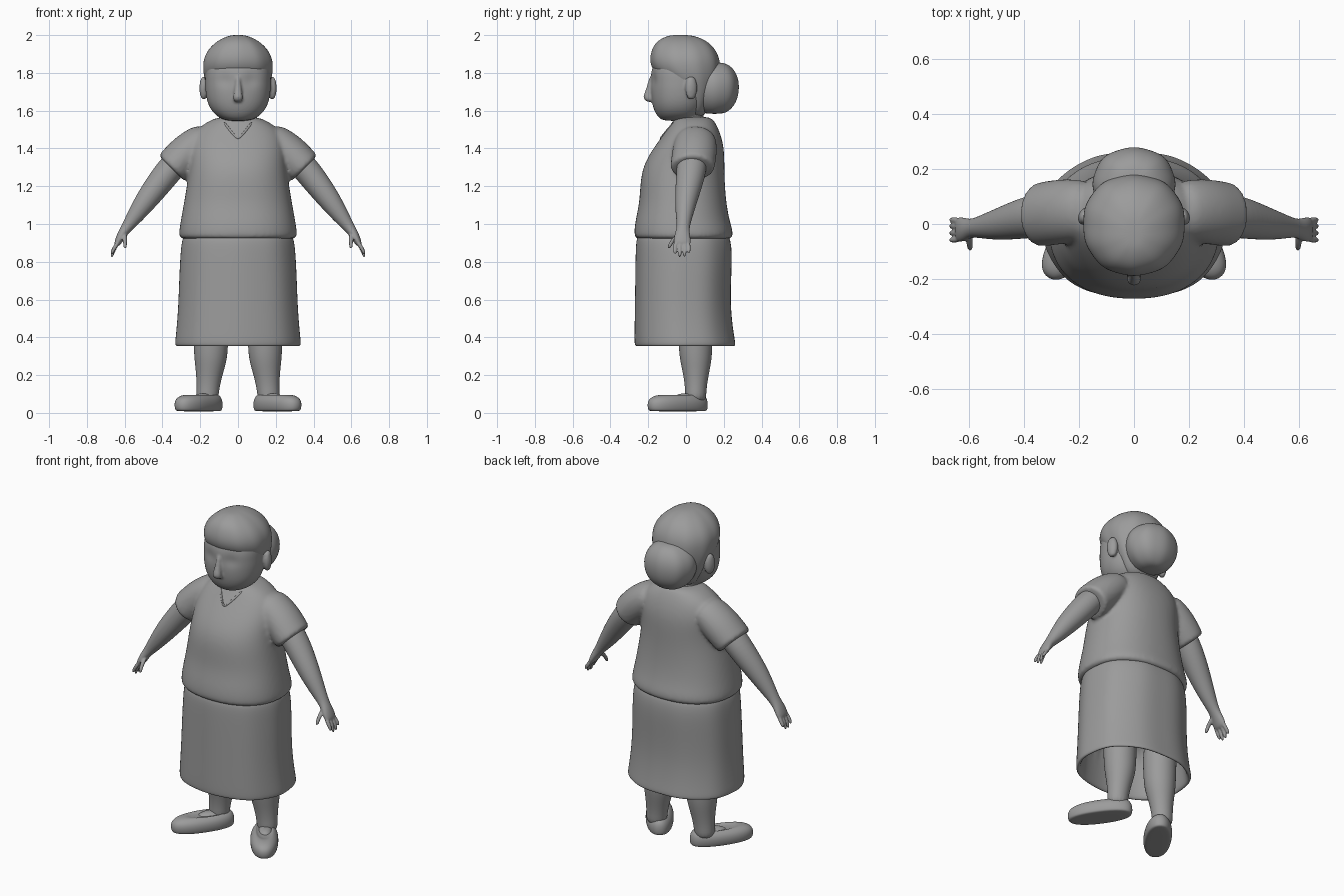
import bpy, bmesh
from math import cos, sin, pi, exp, radians
from mathutils import Vector, Matrix

if "Cube" in bpy.data.objects:
    bpy.data.objects.remove(bpy.data.objects["Cube"], do_unlink=True)

grey = bpy.data.materials.new("plain_grey")
grey.use_nodes = True
tone = (0.33, 0.33, 0.33, 1)
grey.diffuse_color = tone
grey.node_tree.nodes["Principled BSDF"].inputs["Base Color"].default_value = tone

SEGMENTS = 32


def loft(name, rings, levels=2):
    """Skin a list of closed rings, cap both ends and round it off."""
    bm = bmesh.new()
    loops = [[bm.verts.new(p) for p in ring] for ring in rings]
    for low, high in zip(loops, loops[1:]):
        for i in range(len(low)):
            j = (i + 1) % len(low)
            bm.faces.new((low[i], low[j], high[j], high[i]))
    bm.faces.new(loops[0])
    bm.faces.new(loops[-1])
    bmesh.ops.recalc_face_normals(bm, faces=bm.faces)
    for face in bm.faces:
        face.smooth = True
    mesh = bpy.data.meshes.new(name)
    bm.to_mesh(mesh)
    bm.free()
    mesh.materials.append(grey)
    obj = bpy.data.objects.new(name, mesh)
    bpy.context.collection.objects.link(obj)
    obj.modifiers.new("Round", 'SUBSURF').levels = levels
    obj.modifiers["Round"].render_levels = levels
    return obj


def stack(name, rows, power=2.2, wave=0, folds=9):
    """Horizontal sections: height, half width, front y, back y."""
    rings = []
    for z, half, front, back in rows:
        ring = []
        for i in range(SEGMENTS):
            a = 2 * pi * i / SEGMENTS
            c, s = cos(a), sin(a)
            r = (abs(c) ** power + abs(s) ** power) ** (-1 / power)
            r *= 1 + wave * cos(folds * (a + pi / 2))
            ring.append((half * r * c, (front + back) / 2 + (back - front) / 2 * r * s, z))
        rings.append(ring)
    return loft(name, rings)


def tube(name, rows, sides=16, levels=2):
    """Sections along a path: x, y, z, radius across, radius along y."""
    points = [Vector(r[:3]) for r in rows]
    depth = Vector((0, 1, 0))
    rings = []
    for i, (p, row) in enumerate(zip(points, rows)):
        along = points[min(i + 1, len(rows) - 1)] - points[max(i - 1, 0)]
        across = depth.cross(along).normalized()
        rings.append([p + across * row[3] * cos(2 * pi * k / sides)
                      + depth * row[4] * sin(2 * pi * k / sides) for k in range(sides)])
    return loft(name, rings, levels)


def blob(name, center, size, turn=0):
    """Squashed ball."""
    rings = []
    for i in range(1, 8):
        a = pi * i / 8
        rings.append([Vector(center) + Matrix.Rotation(turn, 3, 'Z') @ Vector((
            size[0] * sin(a) * cos(2 * pi * k / 16), size[1] * sin(a) * sin(2 * pi * k / 16),
            -size[2] * cos(a))) for k in range(16)])
    return loft(name, rings)


def fuse(name, parts, voxel, smoothing):
    """Merge overlapping parts into one soft skin."""
    bpy.ops.object.select_all(action='DESELECT')
    for p in parts:
        p.select_set(True)
    bpy.context.view_layer.objects.active = parts[0]
    bpy.ops.object.convert(target='MESH')
    bpy.ops.object.join()
    obj = bpy.context.object
    obj.name = obj.data.name = name
    remesh = obj.modifiers.new("Merge", 'REMESH')
    remesh.mode, remesh.voxel_size, remesh.use_smooth_shade = 'VOXEL', voxel, True
    soft = obj.modifiers.new("Soften", 'SMOOTH')
    soft.factor, soft.iterations = 0.5, smoothing
    bpy.ops.object.convert(target='MESH')
    return obj


def mirror(obj):
    obj.modifiers.new("Mirror", 'MIRROR')


# Skirt with an open, hollow hem
stack("skirt", [
    (.96, .27, -.24, .21), (.93, .295, -.262, .235), (.85, .305, -.266, .247),
    (.7, .312, -.268, .24), (.55, .317, -.27, .238), (.42, .328, -.272, .254),
    (.37, .334, -.272, .264), (.352, .33, -.268, .262), (.356, .31, -.25, .242),
    (.42, .3, -.24, .23), (.7, .28, -.23, .21)], power=2.3, wave=.008)

# Blouse: body and short sleeves in one skin
body = stack("blouse_body", [
    (.92, .29, -.25, .23), (.925, .312, -.272, .246), (.96, .313, -.275, .25),
    (1.02, .303, -.268, .23), (1.12, .285, -.245, .212), (1.24, .265, -.242, .204),
    (1.33, .255, -.218, .204), (1.42, .255, -.16, .2), (1.5, .225, -.1, .175),
    (1.545, .155, -.07, .15), (1.57, .1, -.05, .13)], power=2.3)
sleeves = [tube("sleeve", [
    (side * x, y, z, r, d) for x, y, z, r, d in (
        (.15, .05, 1.46, .08, .1), (.2, .05, 1.435, .095, .115), (.27, .045, 1.375, .106, .122),
        (.335, .035, 1.31, .102, .12), (.35, .035, 1.295, .1, .117), (.352, .035, 1.293, .08, .1))])
    for side in (1, -1)]
blouse = fuse("blouse", [body] + sleeves, .011, 5)

# Neckline trim lying on the blouse
bpy.context.view_layer.update()
trim = []
for x, z in ((-.075, 1.54), (-.05, 1.505), (-.025, 1.475), (0, 1.445),
             (.025, 1.475), (.05, 1.505), (.075, 1.54)):
    hit, spot, _, _ = blouse.ray_cast(Vector((x, -1, z)), Vector((0, 1, 0)))
    trim.append((x, spot.y if hit else -.08, z, .007, .006))
tube("neckline_trim", trim, sides=8, levels=1)

# Arm with palm, four fingers and thumb
arm = [tube("arm", [
    (.28, .035, 1.38, .07, .08), (.36, .03, 1.29, .075, .082), (.43, .015, 1.2, .069, .072),
    (.49, 0, 1.12, .06, .06), (.55, -.01, 1.035, .044, .044), (.59, -.015, .98, .03, .033),
    (.615, -.02, .945, .025, .042), (.635, -.02, .905, .02, .048), (.645, -.02, .885, .012, .042)])]
for y, tip in ((-.058, .84), (-.033, .822), (-.008, .825), (.015, .845)):
    arm.append(tube("finger", [
        (.628, y * .8 - .005, .915, .012, .012), (.65, y, .88, .012, .012),
        (.662, y, (tip + .88) / 2, .011, .011), (.67, y, tip, .008, .008)], sides=8))
arm.append(tube("thumb", [
    (.6, -.03, .955, .014, .016), (.6, -.06, .925, .014, .015),
    (.598, -.083, .895, .012, .013), (.597, -.092, .868, .008, .009)], sides=8))
mirror(fuse("arms", arm, .005, 3))

# Legs
mirror(tube("legs", [
    (.145, .05, .65, .1, .1), (.143, .05, .36, .094, .092), (.145, .052, .28, .088, .086),
    (.153, .053, .2, .07, .068), (.16, .052, .12, .06, .056), (.165, .05, .05, .06, .058)]))

# Shoes, toes turned outward, with a foot in the opening
shoe = stack("shoes", [
    (.008, .062, -.165, .165), (.012, .073, -.182, .18), (.045, .08, -.188, .183),
    (.075, .074, -.178, .178), (.093, .055, -.14, .165), (.097, .045, -.09, .152),
    (.085, .038, -.07, .14)], power=2.3)
shoe.data.transform(Matrix.Translation((.2075, -.0425, 0)) @ Matrix.Rotation(radians(35), 4, 'Z'))
mirror(shoe)
mirror(blob("feet", (.185, .0, .06), (.047, .09, .047), radians(35)))

# Head with eye hollows, nose, ears and neck
face = stack("face", [
    (1.545, .05, -.115, .03), (1.56, .1, -.145, .06), (1.6, .143, -.17, .09),
    (1.65, .165, -.182, .11), (1.7, .172, -.186, .12), (1.73, .174, -.187, .125),
    (1.76, .174, -.187, .13), (1.8, .174, -.187, .13), (1.85, .165, -.172, .12),
    (1.9, .13, -.13, .1)])
for v in face.data.vertices:
    if v.co.y < 0:
        gap = (abs(v.co.x) - .07) ** 2 + (v.co.z - 1.765) ** 2
        v.co.y += .016 * exp(-gap / .0012)
nose = tube("nose", [
    (0, -.178, 1.79, .012, .014), (0, -.188, 1.73, .017, .018), (0, -.2, 1.685, .024, .024),
    (0, -.202, 1.665, .028, .025), (0, -.192, 1.645, .02, .017)])
ears = [blob("ear", (side * .18, .028, 1.72), (.024, .034, .066), side * radians(20))
        for side in (1, -1)]
neck = tube("neck", [(0, .03, 1.42, .09, .085), (0, .025, 1.5, .088, .083),
                     (0, .015, 1.56, .085, .08), (0, .0, 1.64, .09, .09)])
fuse("head", [face, nose, neck] + ears, .007, 3)

# Hair cap with a wavy fringe, and the bun
stack("hair", [
    (1.56, .07, -.01, .09), (1.62, .12, -.03, .125), (1.7, .155, -.06, .16),
    (1.77, .18, -.135, .175), (1.82, .187, -.18, .182), (1.87, .185, -.192, .178),
    (1.92, .163, -.182, .158), (1.965, .118, -.158, .118), (1.992, .065, -.11, .06),
    (2.001, .025, -.07, .01)], wave=.012, folds=10)
stack("bun", [
    (1.583, .04, .11, .19), (1.595, .085, .07, .225), (1.64, .13, .03, .265),
    (1.7, .152, .01, .28), (1.76, .15, .01, .279), (1.81, .125, .02, .26),
    (1.846, .08, .06, .225), (1.856, .035, .1, .18)], wave=.015, folds=8)
